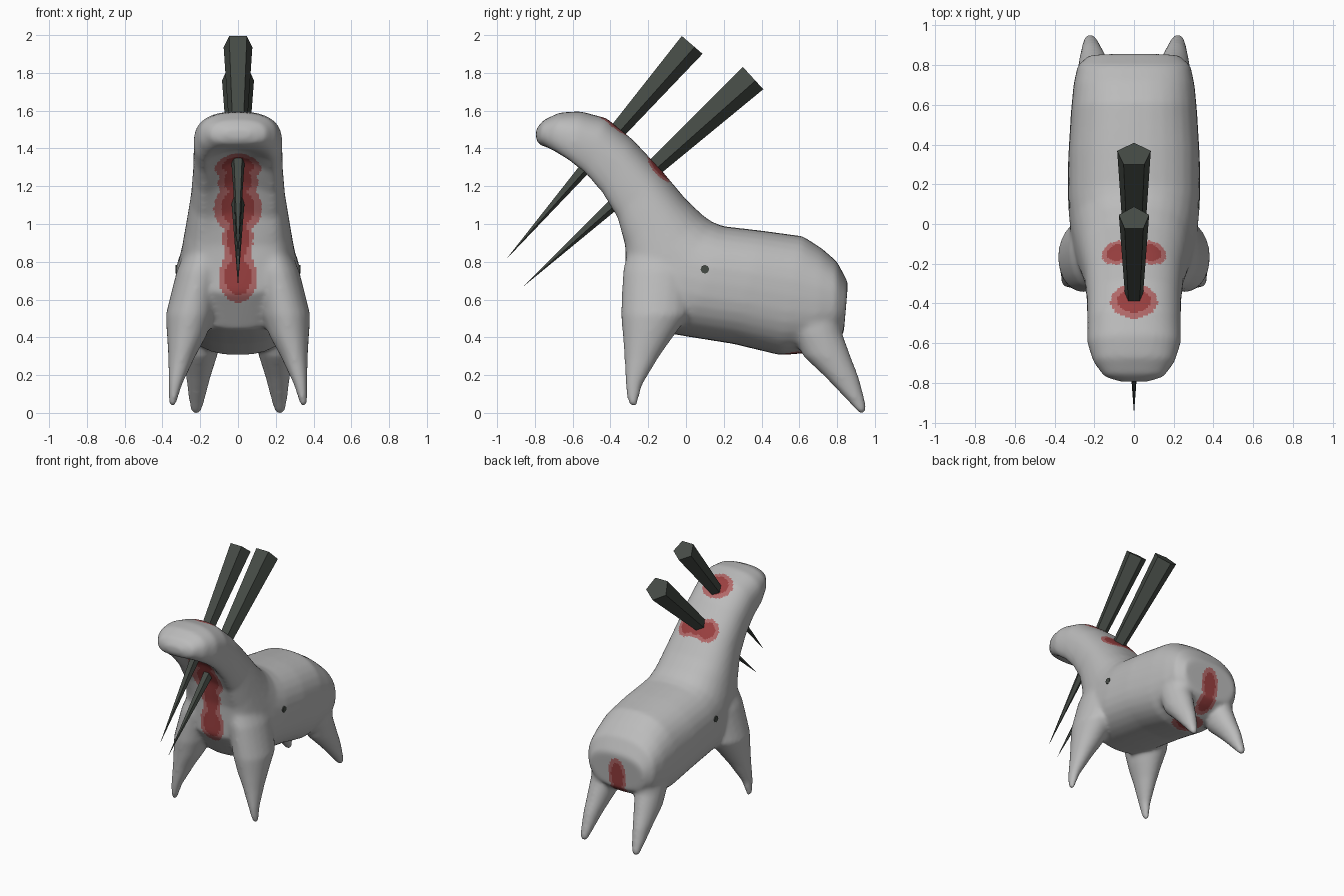
import bpy, bmesh, math
from mathutils import Vector
from mathutils.bvhtree import BVHTree

if "Cube" in bpy.data.objects:
    bpy.data.objects.remove(bpy.data.objects["Cube"])


def material(name, rgb):
    m = bpy.data.materials.new(name)
    m.diffuse_color = (*rgb, 1)
    m.use_nodes = True
    m.node_tree.nodes["Principled BSDF"].inputs["Base Color"].default_value = m.diffuse_color
    return m


GREY = material("pale_grey", (0.50, 0.50, 0.50))
RED = material("dark_red", (0.32, 0.05, 0.05))
PINK = material("faded_red", (0.44, 0.14, 0.14))
IRON = material("dark_iron", (0.060, 0.070, 0.060))


def add_object(name, bm, mats):
    bmesh.ops.recalc_face_normals(bm, faces=bm.faces[:])
    me = bpy.data.meshes.new(name)
    bm.to_mesh(me)
    bm.free()
    ob = bpy.data.objects.new(name, me)
    bpy.context.collection.objects.link(ob)
    for m in mats:
        me.materials.append(m)
    return ob


def loft(bm, rings):
    rows = [[bm.verts.new(p) for p in ring] for ring in rings]
    n = len(rows[0])
    for a, b in zip(rows, rows[1:]):
        for i in range(n):
            j = (i + 1) % n
            bm.faces.new((a[i], a[j], b[j], b[i]))
    bm.faces.new(rows[0])
    bm.faces.new(rows[-1][::-1])


def spow(v, e):
    return math.copysign(abs(v) ** e, v)


def trunk_ring(ty, tz, by, bz, w, groove, n=32):
    """Rounded section from a top point to a bottom point, hollowed below."""
    top, bot = Vector((0, ty, tz)), Vector((0, by, bz))
    mid, half = (top + bot) / 2, (top - bot) / 2
    up = half.normalized()
    pts = []
    for i in range(n):
        t = 2 * math.pi * i / n
        u, x = spow(math.cos(t), 0.82), w * spow(math.sin(t), 0.82)
        p = mid + half * u + Vector((x, 0, 0))
        if u < 0:
            p += up * groove * max(0, 1 - (x / (0.8 * w)) ** 2)
        pts.append(p)
    return pts


def leg_ring(side, z, x0, x1, y0, y1, n=20):
    cx, cy, rx, ry = (x0 + x1) / 2, (y0 + y1) / 2, (x1 - x0) / 2, (y1 - y0) / 2
    return [(side * (cx + rx * math.cos(2 * math.pi * i / n)),
             cy + ry * math.sin(2 * math.pi * i / n), z) for i in range(n)]


# Head, neck and trunk: top y, top z, bottom y, bottom z, half width, groove
TRUNK = [
    (-.793, 1.505, -.795, 1.455, .07, 0), (-.755, 1.550, -.780, 1.420, .15, 0),
    (-.670, 1.590, -.715, 1.360, .205, .04), (-.560, 1.597, -.635, 1.285, .235, .11),
    (-.420, 1.560, -.560, 1.210, .235, .14), (-.280, 1.445, -.475, 1.110, .238, .12),
    (-.130, 1.285, -.405, 0.990, .250, .09), (0.000, 1.130, -.365, 0.850, .275, .06),
    (0.090, 1.045, -.335, 0.620, .300, .02), (0.140, 1.010, -.200, 0.440, .320, 0),
    (0.200, 0.988, 0.000, 0.405, .332, 0), (0.400, 0.965, 0.250, 0.365, .332, 0),
    (0.620, 0.935, 0.500, 0.305, .318, 0), (0.720, 0.870, 0.680, 0.320, .305, 0),
    (0.800, 0.800, 0.790, 0.380, .285, 0), (0.858, 0.690, 0.835, 0.420, .230, 0),
]
# Legs: z, inner x, outer x, front y, back y
FRONT_LEG = [
    (.90, .08, .26, -.30, .02), (.75, .08, .325, -.335, .05), (.52, .12, .383, -.345, .02),
    (.40, .17, .376, -.335, -.07), (.30, .225, .370, -.327, -.14), (.15, .295, .367, -.322, -.23),
    (.07, .32, .367, -.312, -.25), (.035, .33, .363, -.298, -.26),
]
HIND_LEG = [
    (.62, .06, .28, .52, .82), (.42, .08, .292, .56, .828), (.30, .11, .288, .62, .872),
    (.19, .145, .275, .735, .915), (.06, .178, .26, .86, .950), (.015, .19, .253, .90, .955),
    (-.005, .205, .24, .92, .945),
]

bm = bmesh.new()
loft(bm, [trunk_ring(*r) for r in TRUNK])
for side in (1, -1):
    for leg in (FRONT_LEG, HIND_LEG):
        loft(bm, [leg_ring(side, *r) for r in leg])
body = add_object("body", bm, (GREY, RED, PINK))

# Fuse the parts into one soft skin
rm = body.modifiers.new("fuse", 'REMESH')
rm.mode, rm.voxel_size = 'VOXEL', 0.013
sm = body.modifiers.new("soften", 'SMOOTH')
sm.factor, sm.iterations = 0.5, 14
bpy.context.view_layer.update()
dg = bpy.context.evaluated_depsgraph_get()
skin = bpy.data.meshes.new_from_object(body.evaluated_get(dg))
body.modifiers.clear()
body.data = skin
skin.materials.clear()
for m in (GREY, RED, PINK):
    skin.materials.append(m)

# Stains: centre and radii of ellipsoids that colour the skin, dark inside a pale rim
STAINS = [
    ((0, -.38, 1.53), (.12, .105, .105)),
    ((.08, -.145, 1.285), (.085, .085, .09)), ((-.08, -.145, 1.285), (.085, .085, .09)),
    ((0, -.145, 1.285), (.09, .075, .08)),
    ((0, -.32, .72), (.10, .14, .14)), ((0, -.34, .92), (.08, .16, .18)),
    ((0, -.34, 1.10), (.135, .14, .15)), ((0, -.42, 1.24), (.11, .13, .12)),
    ((0, -.46, 1.33), (.15, .13, .10)),
    ((0, .84, .52), (.075, .10, .14)), ((0, .80, .40), (.07, .12, .10)),
    ((0, .60, .29), (.13, .11, .08)),
]


def stain_depth(p):
    return min(math.sqrt(sum(((p[i] - c[i]) / r[i]) ** 2 for i in range(3))) for c, r in STAINS)


for f in skin.polygons:
    f.use_smooth = True
    d = stain_depth(f.center)
    f.material_index = 1 if d < 0.7 else 2 if d < 1 else 0


# Five-sided spikes driven through the head and neck
def spike(name, tip, end, radius):
    tip, end = Vector((0, *tip)), Vector((0, *end))
    axis = (end - tip).normalized()
    x = Vector((1, 0, 0))
    back = x.cross(axis)
    if back.y < 0:
        back.negate()
    bm = bmesh.new()
    ring = [bm.verts.new(end + radius * (back * math.cos(a) + x * math.sin(a)))
            for a in (2 * math.pi * i / 5 for i in range(5))]
    point = bm.verts.new(tip)
    bm.faces.new(ring)
    for i in range(5):
        bm.faces.new((ring[i], ring[(i + 1) % 5], point))
    add_object(name, bm, (IRON,))


spike("head_spike", (-.955, .81), (.027, 1.953), .080)
spike("neck_spike", (-.860, .67), (.349, 1.779), .089)

# Small iron studs set flush in both flanks
tree = BVHTree.FromPolygons([v.co for v in skin.vertices], [p.vertices for p in skin.polygons])
for side, name in ((1, "right_stud"), (-1, "left_stud")):
    hit = tree.ray_cast(Vector((side, .10, .76)), Vector((-side, 0, 0)))[0]
    hx = hit.x if hit else side * .33
    bm = bmesh.new()
    loft(bm, [[(x, .10 + .023 * math.cos(i * math.pi / 4), .76 + .023 * math.sin(i * math.pi / 4))
               for i in range(8)] for x in (hx - side * .02, hx + side * .005)])
    add_object(name, bm, (IRON,))
